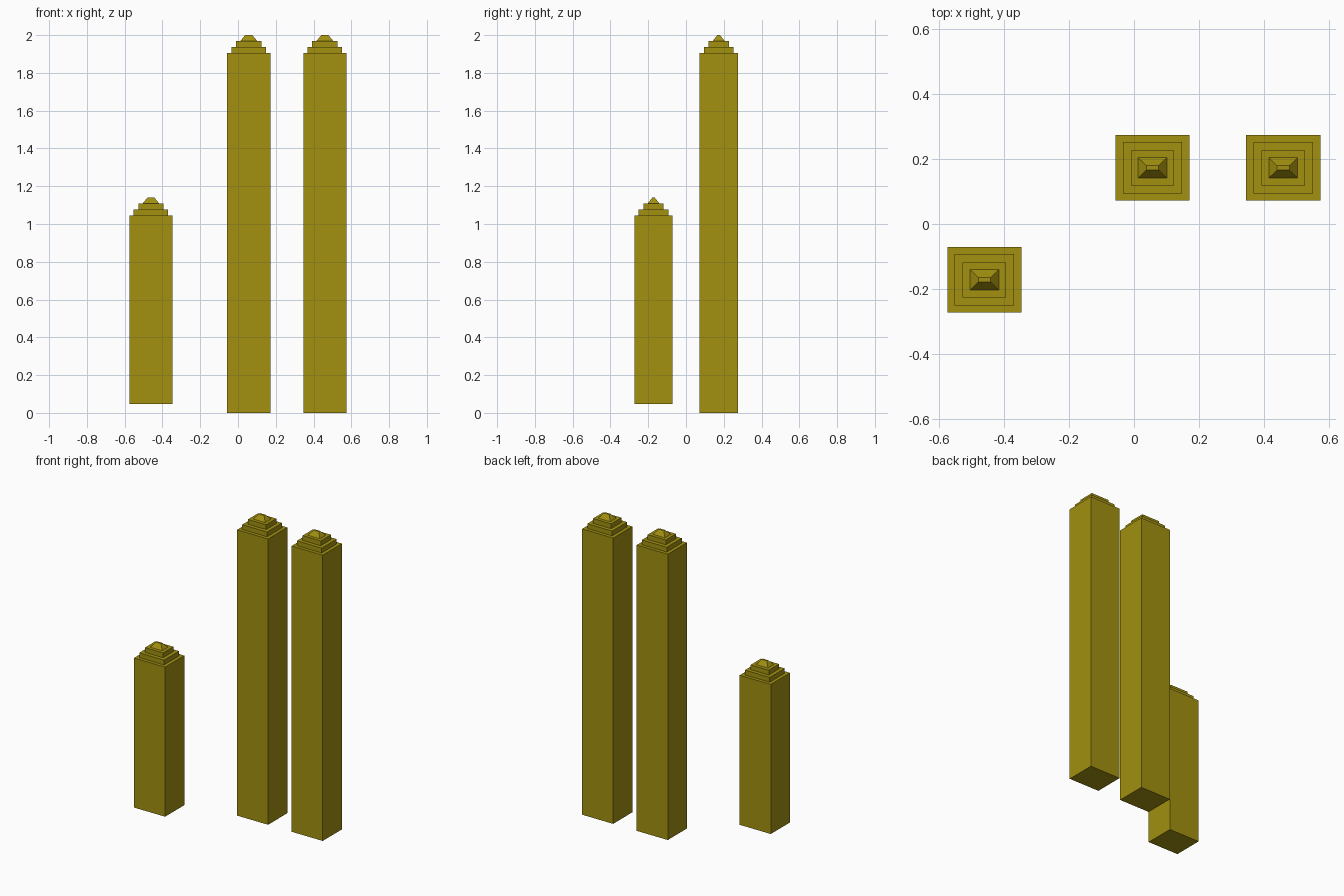
import bpy, bmesh

if "Cube" in bpy.data.objects:
    bpy.data.objects.remove(bpy.data.objects["Cube"])

mat = bpy.data.materials.new("olive_gold")
mat.diffuse_color = (0.36, 0.28, 0.005, 1)
mat.use_nodes = True
mat.node_tree.nodes["Principled BSDF"].inputs["Base Color"].default_value = mat.diffuse_color


def tier(name, x, y, z0, z1, base, top=None):
    """Rectangular block from z0 to z1, tapering from base to top size."""
    top = top or base
    bm = bmesh.new()
    rings = []
    for (w, d), z in ((base, z0), (top, z1)):
        rings.append([bm.verts.new((sx * w / 2, sy * d / 2, z))
                      for sx, sy in ((-1, -1), (1, -1), (1, 1), (-1, 1))])
    low, high = rings
    bm.faces.new(low[::-1])
    bm.faces.new(high)
    for i in range(4):
        j = (i + 1) % 4
        bm.faces.new((low[i], low[j], high[j], high[i]))
    mesh = bpy.data.meshes.new(name)
    bm.to_mesh(mesh)
    bm.free()
    mesh.materials.append(mat)
    ob = bpy.data.objects.new(name, mesh)
    ob.location = (x, y, 0)
    bpy.context.collection.objects.link(ob)


def tower(name, x, y, z0, z1):
    # shaft, two setbacks and a hipped cap
    tier(name + "_shaft", x, y, z0, z1, (0.229, 0.202))
    tier(name + "_lower_setback", x, y, z1, z1 + 0.032, (0.183, 0.158))
    tier(name + "_upper_setback", x, y, z1 + 0.032, z1 + 0.064, (0.134, 0.108))
    tier(name + "_cap", x, y, z1 + 0.064, z1 + 0.095, (0.089, 0.063), (0.038, 0.014))


tower("short_tower", -0.461, -0.172, 0.047, 1.044)
tower("middle_tower", 0.057, 0.173, 0, 1.905)
tower("right_tower", 0.460, 0.173, 0, 1.905)
